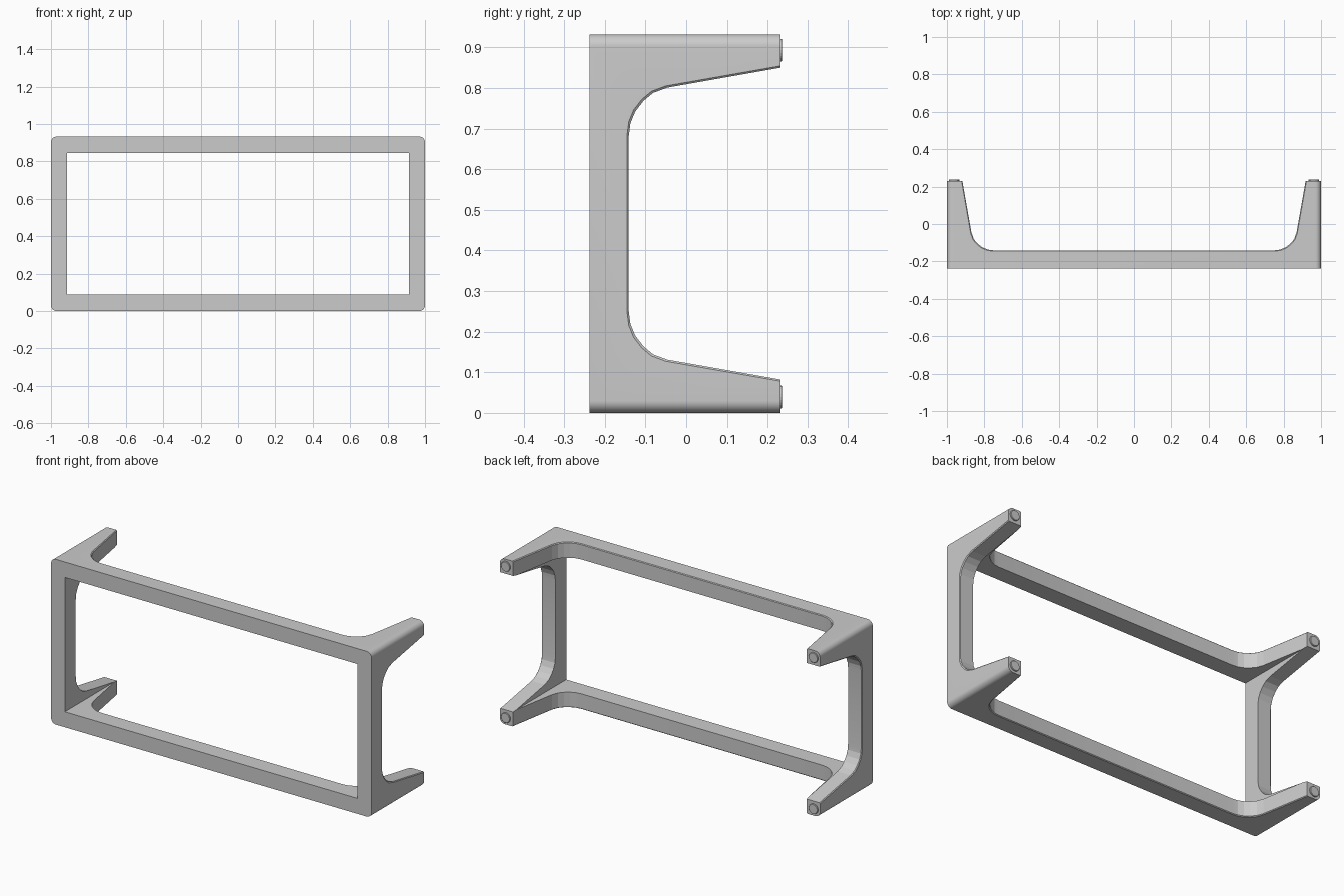
import bpy, bmesh
from math import sin, cos, pi
from mathutils import Vector, Matrix

if "Cube" in bpy.data.objects:
    bpy.data.objects.remove(bpy.data.objects["Cube"])

H = 0.932            # overall height
MID = H / 2
BACK, TIP, PAD = -0.238, 0.231, 0.238

# Fillet and tapered leg profile: (distance in from the outer edge, y)
LEG = [(0.070, 0.30), (0.131, -0.046), (0.144, -0.081), (0.164, -0.105),
       (0.190, -0.125), (0.219, -0.137), (0.250, -0.141)]


def loft(name, rings):
    """Closed solid through a list of matching point rings."""
    bm = bmesh.new()
    vr = [[bm.verts.new(p) for p in ring] for ring in rings]
    n = len(vr[0])
    for a, b in zip(vr, vr[1:]):
        for i in range(n):
            j = (i + 1) % n
            bm.faces.new((a[i], a[j], b[j], b[i]))
    bm.faces.new(vr[0][::-1])
    bm.faces.new(vr[-1])
    bmesh.ops.recalc_face_normals(bm, faces=bm.faces)
    me = bpy.data.meshes.new(name)
    bm.to_mesh(me)
    bm.free()
    ob = bpy.data.objects.new(name, me)
    bpy.context.collection.objects.link(ob)
    return ob


def rounded_rect(y, r=0.03, seg=10):
    pts = []
    for k, (sx, sz) in enumerate([(1, 1), (-1, 1), (-1, -1), (1, -1)]):
        for i in range(seg + 1):
            a = (k + i / seg) * pi / 2
            pts.append((sx * (1 - r) + r * cos(a), y,
                        MID + sz * (MID - r) + r * sin(a)))
    return pts


def u_profile(half, d):
    """U-shaped cut-out between two legs, grown by d for the edge chamfer."""
    right = [(half - e + d, y - d * (y < 0.2)) for e, y in LEG]
    return right + [(-u, y) for u, y in reversed(right)]


def u_cutter(name, half, depth, place):
    c, e = 0.004, 0.01
    steps = [(-depth - e, c + e), (-depth + c, 0), (depth - c, 0), (depth + e, c + e)]
    return loft(name, [[place(u, y, t) for u, y in u_profile(half, d)]
                       for t, d in steps])


# Frame block with rounded long edges
frame = loft("leg_frame", [rounded_rect(BACK), rounded_rect(TIP)])

# Cutters: rectangular opening, gap between side legs, gap between long legs
cutters = [
    loft("opening_cutter", [[(x, y, z) for x, z in
         [(-0.914, 0.087), (0.914, 0.087), (0.914, H - 0.087), (-0.914, H - 0.087)]]
         for y in (-0.4, 0.4)]),
    u_cutter("side_cutter", MID, 1.0, lambda u, y, t: (t, y, MID + u)),
    u_cutter("long_cutter", 1.0, MID, lambda u, y, t: (u, y, MID + t)),
]
bpy.context.view_layer.objects.active = frame
frame.select_set(True)
for cut in cutters:
    cut.hide_render = True
    mod = frame.modifiers.new(cut.name, 'BOOLEAN')
    mod.operation = 'DIFFERENCE'
    mod.solver = 'EXACT'
    mod.object = cut
    bpy.ops.object.modifier_apply(modifier=mod.name)
for cut in cutters:
    bpy.data.objects.remove(cut, do_unlink=True)
bpy.ops.object.shade_smooth_by_angle(angle=0.17)

# Round foot pads on the leg tips
for sx, side in ((-1, "left"), (1, "right")):
    for sz, level in ((-1, "lower"), (1, "upper")):
        cx, cz = sx * 0.961, MID + sz * (MID - 0.039)
        rings = [[(cx + r * cos(i * pi / 12), y, cz + r * sin(i * pi / 12))
                  for i in range(24)]
                 for r, y in ((0.028, TIP - 0.01), (0.028, PAD - 0.002), (0.026, PAD))]
        loft(f"foot_pad_{level}_{side}", rings)
